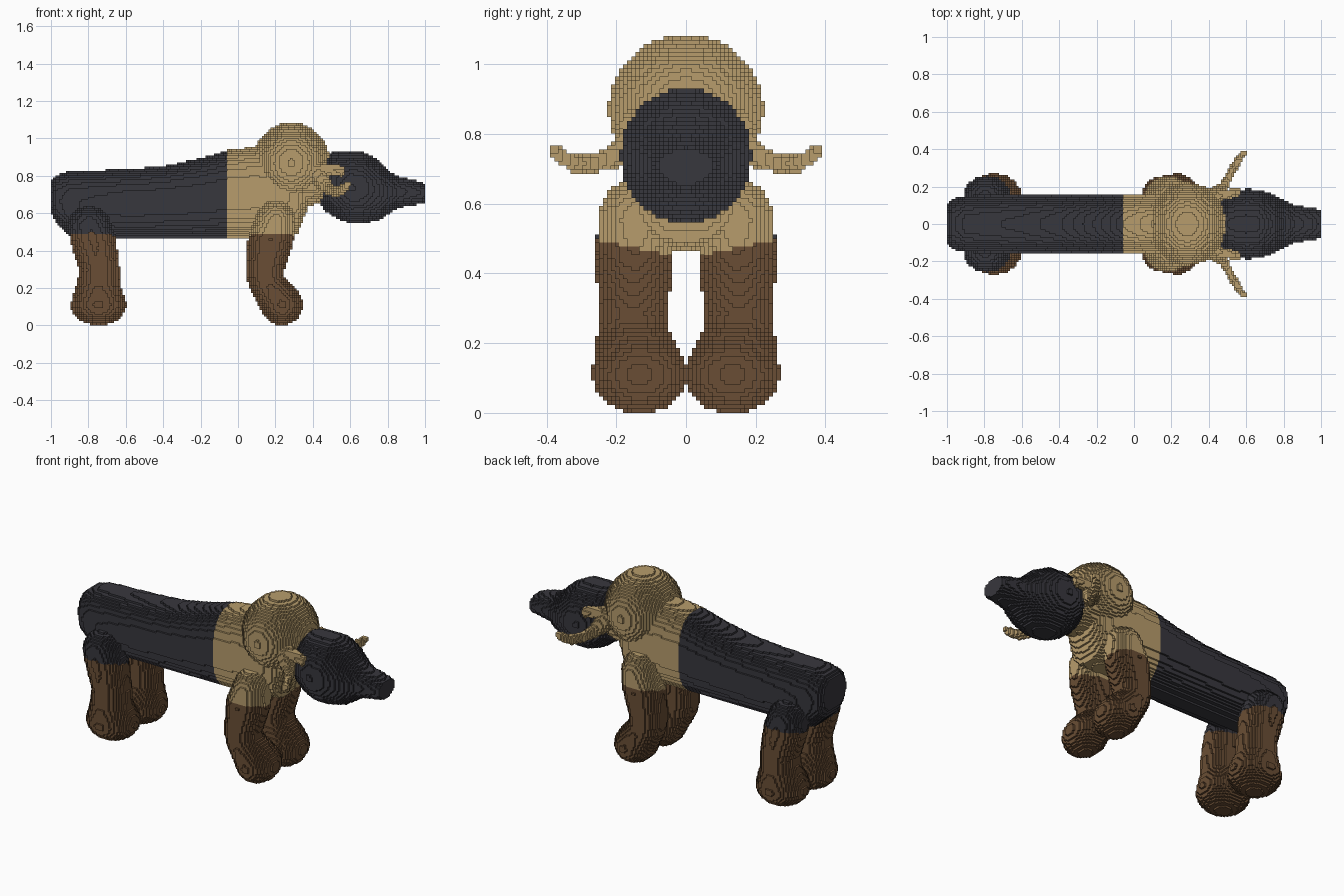
import bpy
import math

if "Cube" in bpy.data.objects:
    bpy.data.objects.remove(bpy.data.objects["Cube"])

H = 2 / 172                      # edge of one block
cells = {}                       # block index -> part name
DIRS = [(1, 0, 0), (-1, 0, 0), (0, 1, 0), (0, -1, 0), (0, 0, 1), (0, 0, -1)]


def material(name, rgb):
    m = bpy.data.materials.new(name)
    m.diffuse_color = (*rgb, 1)
    m.use_nodes = True
    bsdf = m.node_tree.nodes["Principled BSDF"]
    bsdf.inputs["Base Color"].default_value = (*rgb, 1)
    bsdf.inputs["Roughness"].default_value = 0.9
    return m


CHARCOAL = material("charcoal", (0.039, 0.038, 0.047))
TAN = material("tan", (0.475, 0.335, 0.150))
BROWN = material("brown", (0.144, 0.076, 0.035))


def fill(lo, hi, inside, part):
    """Fill all blocks whose centre is inside; part is a name or a rule giving one."""
    def span(a, b, off):
        return range(math.floor(a / H - off) - 1, math.ceil(b / H - off) + 2)
    for i in span(lo[0], hi[0], 0.5):
        x = (i + 0.5) * H
        if abs(x) > 1:
            continue
        for j in span(lo[1], hi[1], 0):
            y = j * H
            for k in span(lo[2], hi[2], 0.5):
                z = (k + 0.5) * H
                if z > 0 and inside(x, y, z):
                    cells[i, j, k] = part(x, y, z) if callable(part) else part


def ball(c, r, part):
    def inside(x, y, z):
        return (((x - c[0]) / r[0]) ** 2 + ((y - c[1]) / r[1]) ** 2
                + ((z - c[2]) / r[2]) ** 2) <= 1
    fill([a - b for a, b in zip(c, r)], [a + b for a, b in zip(c, r)], inside, part)


def limb(points, part, steps=8):
    """Chain of balls along points (x, y, z, rx, ry, rz)."""
    for a, b in zip(points, points[1:]):
        for s in range(steps + 1):
            p = [u + (v - u) * s / steps for u, v in zip(a, b)]
            ball(p[:3], p[3:], part)


def loft(stations, power, part):
    """Superellipse sections along x: (x, bottom, top, half width)."""
    def inside(x, y, z):
        for a, b in zip(stations, stations[1:]):
            if a[0] <= x <= b[0]:
                t = (x - a[0]) / (b[0] - a[0])
                lo, hi, w = (u + (v - u) * t for u, v in zip(a[1:], b[1:]))
                return (abs(y / w) ** power
                        + abs((2 * z - lo - hi) / (hi - lo)) ** power) <= 1
        return False
    w = max(s[3] for s in stations)
    fill((stations[0][0], -w, min(s[1] for s in stations)),
         (stations[-1][0], w, max(s[2] for s in stations)), inside, part)


# Long body, dark at the back and tan at the chest
loft([(-1.0, .60, .78, .10), (-.97, .54, .805, .135), (-.90, .47, .825, .15),
      (-.60, .467, .835, .157), (-.40, .467, .852, .157), (-.20, .467, .893, .157),
      (-.05, .467, .937, .157), (.10, .467, .957, .157), (.25, .475, .93, .155),
      (.32, .49, .88, .145), (.37, .62, .85, .12)], 2.4,
     lambda x, y, z: "back" if x < -.055 else "chest")

# Neck leading to the muzzle
limb([(.28, 0, .77, .12, .15, .13), (.40, 0, .77, .11, .15, .125)], "neck")

# Muzzle
loft([(.44, .66, .84, .08), (.46, .62, .88, .12), (.50, .585, .925, .155),
      (.55, .56, .93, .175), (.60, .545, .93, .187), (.67, .545, .927, .185),
      (.75, .56, .885, .155), (.80, .59, .83, .13), (.86, .63, .795, .10),
      (.95, .645, .775, .085), (1.0, .655, .755, .078)], 2.05, "muzzle")

# Round crown of the head
ball((.285, 0, .87), (.205, .222, .215), "head")

# Ears and legs, one of each on both sides
for side, label in ((-1, "near"), (1, "far")):
    limb([(.45, side * .15, .84, .03, .03, .03),
          (.555, side * .17, .825, .02, .02, .03)], "ear_tuft_" + label)
    limb([(.43, side * .15, .80, .05, .045, .06),
          (.475, side * .19, .745, .028, .03, .042),
          (.505, side * .25, .717, .022, .022, .026),
          (.545, side * .32, .715, .022, .022, .025),
          (.570, side * .36, .735, .02, .02, .024),
          (.587, side * .378, .753, .016, .014, .018)], "ear_" + label)

    for leg, upper, path in (
        ("front_leg_", "shoulder_",
         [(.20, .145, .555, .105, .105, .115), (.175, .148, .46, .122, .108, .10),
          (.142, .152, .29, .10, .102, .09), (.155, .152, .23, .10, .102, .08),
          (.235, .132, .11, .112, .138, .11)]),
        ("rear_leg_", "hip_",
         [(-.795, .15, .53, .115, .105, .108), (-.775, .15, .46, .122, .108, .10),
          (-.74, .152, .30, .108, .102, .09), (-.745, .15, .22, .115, .104, .08),
          (-.745, .132, .11, .148, .138, .11)])):

        def rule(x, y, z, lower=leg + label, top=upper + label):
            return lower if z < .455 + .2 * (abs(y) - .05) else top
        limb([(p[0], side * p[1], *p[2:]) for p in path], rule)


def colour(part):
    if part.startswith(("front_leg", "rear_leg")):
        return BROWN
    return CHARCOAL if part.startswith(("back", "muzzle", "hip")) else TAN


# Turn the exposed block sides of each part into a mesh
parts = {}
for c, part in cells.items():
    verts, faces = parts.setdefault(part, ({}, []))
    for d in DIRS:
        if (c[0] + d[0], c[1] + d[1], c[2] + d[2]) in cells:
            continue
        axis = [abs(v) for v in d].index(1)
        u, v = (axis + 1) % 3, (axis + 2) % 3
        quad = []
        for a, b in ((0, 0), (1, 0), (1, 1), (0, 1)):
            p = list(c)
            p[axis] += d[axis] > 0
            p[u] += a
            p[v] += b
            quad.append(verts.setdefault(tuple(p), len(verts)))
        faces.append(quad if d[axis] > 0 else quad[::-1])

for part, (verts, faces) in parts.items():
    if not faces:
        continue
    mesh = bpy.data.meshes.new(part)
    mesh.from_pydata([(i * H, (j - .5) * H, k * H) for i, j, k in verts], [], faces)
    mesh.materials.append(colour(part))
    bpy.context.collection.objects.link(bpy.data.objects.new(part, mesh))
